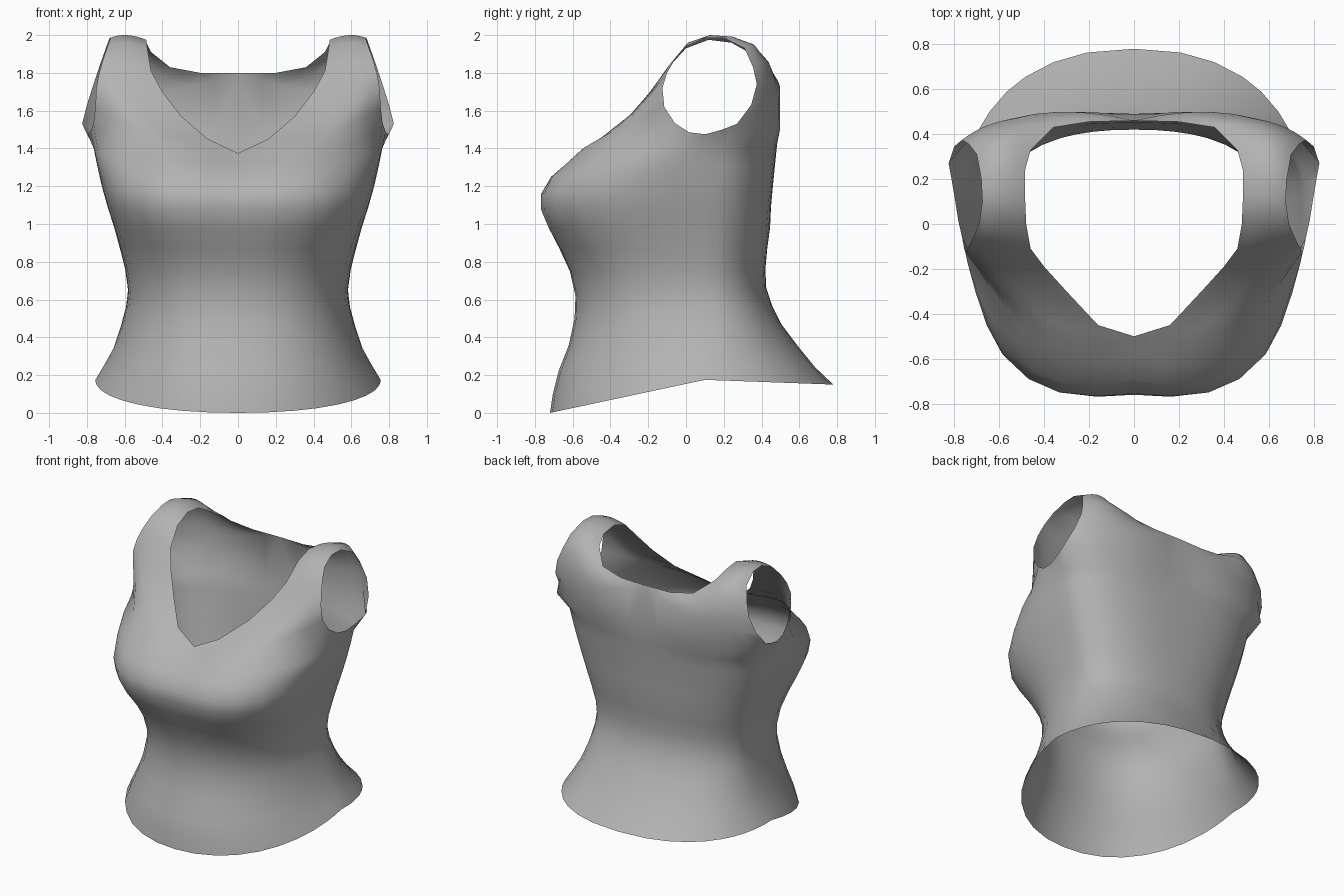
import bpy, bmesh, math
from mathutils import Vector

if "Cube" in bpy.data.objects:
    bpy.data.objects.remove(bpy.data.objects["Cube"])

YC = 0.1                      # centre of the body cross-sections
SEG_FRONT, SEG_ARM, SEG_BACK = 8, 4, 8


def resample(points, n):
    """Catmull-Rom curve through the points, n even segments by arc length."""
    p = [Vector(q) for q in points]
    p = [2 * p[0] - p[1]] + p + [2 * p[-1] - p[-2]]
    fine = []
    for i in range(1, len(p) - 2):
        a, b, c, d = p[i - 1:i + 3]
        for k in range(20):
            t = k / 20
            fine.append(0.5 * (2 * b + (c - a) * t + (2 * a - 5 * b + 4 * c - d) * t * t
                               + (3 * b - a - 3 * c + d) * t ** 3))
    fine.append(p[-2])
    dist = [0.0]
    for a, b in zip(fine, fine[1:]):
        dist.append(dist[-1] + (b - a).length)
    out = []
    for k in range(n + 1):
        goal = dist[-1] * k / n
        i = min(range(len(fine)), key=lambda q: abs(dist[q] - goal))
        out.append(fine[i].copy())
    return out


# Chest line, from the neckline point round the side to the centre back
chest_front = resample([(0, -.5, 1.375), (.2, -.55, 1.39), (.42, -.52, 1.41),
                        (.6, -.34, 1.43), (.71, -.16, 1.48), (.765, -.06, 1.535)], SEG_FRONT)
armpit = resample([(.765, -.06, 1.535), (.785, .03, 1.48), (.80, .13, 1.48),
                   (.825, .27, 1.53)], SEG_ARM)
chest_back = resample([(.825, .27, 1.53), (.77, .37, 1.5), (.68, .42, 1.5),
                       (.4, .495, 1.5), (0, .49, 1.5)], SEG_BACK)
chest = chest_front + armpit[1:] + chest_back[1:]
angles = [math.atan2(p.x, YC - p.y) for p in chest]

# Body rings: z front, z side, z back, y front, y back, half width,
# front squareness, back squareness, centre dip
RINGS = [
    (0, .175, .15, -.72, .78, .755, 2.15, 2.25, 0),
    (.10, .25, .24, -.705, .685, .71, 2.2, 2.25, 0),
    (.22, .34, .35, -.675, .595, .66, 2.2, 2.25, 0),
    (.36, .46, .47, -.62, .505, .62, 2.25, 2.3, 0),
    (.50, .56, .57, -.59, .455, .593, 2.3, 2.3, 0),
    (.62, .65, .66, -.585, .425, .582, 2.4, 2.3, 0),
    (.75, .76, .76, -.615, .42, .597, 2.5, 2.3, 0),
    (.87, .87, .87, -.67, .43, .625, 2.7, 2.4, 0),
    (.98, .98, .98, -.735, .445, .655, 3.0, 2.5, .01),
    (1.08, 1.09, 1.09, -.78, .45, .69, 3.1, 2.6, .02),
    (1.16, 1.20, 1.20, -.78, .46, .72, 3.0, 2.7, .025),
    (1.25, 1.31, 1.30, -.74, .47, .745, 2.7, 2.8, .05),
    (1.32, 1.41, 1.40, -.66, .48, .765, 2.5, 2.9, .07),
]


def ring(zf, zs, zb, yf, yb, w, nf, nb, dip):
    pts = []
    for a in angles:
        s, c = abs(math.sin(a)), -math.cos(a)
        front = c < 0
        b, n, ze = (YC - yf, nf, zf) if front else (yb - YC, nb, zb)
        r = ((s / w) ** n + (abs(c) / b) ** n) ** (-1 / n)
        x, y = r * s, r * c
        z = zs + (ze - zs) * abs(y) / b
        if front:
            y += dip * math.exp(-(x / .17) ** 2)
        pts.append(Vector((x, y + YC, z)))
    return pts


# Shoulder strap rows: neckline point, middle point, armhole point
STRAP = [
    ((.16, -.45, 1.45), (.48, -.39, 1.49), (.755, -.115, 1.62)),
    ((.30, -.30, 1.57), (.54, -.27, 1.60), (.75, -.125, 1.72)),
    ((.40, -.19, 1.70), (.57, -.17, 1.72), (.735, -.10, 1.80)),
    ((.46, -.11, 1.81), (.59, -.09, 1.84), (.715, -.06, 1.87)),
    ((.48, 0, 1.93), (.59, .01, 1.96), (.69, 0, 1.94)),
    ((.485, .12, 1.975), (.59, .13, 2.0), (.675, .10, 1.985)),
    ((.485, .24, 1.96), (.59, .25, 1.99), (.68, .20, 1.985)),
    ((.46, .33, 1.91), (.59, .36, 1.95), (.70, .31, 1.93)),
    ((.36, .43, 1.83), (.58, .43, 1.86), (.735, .355, 1.83)),
    ((.20, .455, 1.80), (.53, .47, 1.74), (.765, .375, 1.74)),
    ((0, .46, 1.80), (.44, .49, 1.68), (.80, .345, 1.63)),
]


def strap_row(n, m, a):
    n, m, a = Vector(n), Vector(m), Vector(a)
    ts = [k / SEG_FRONT for k in range(SEG_FRONT + 1)]
    return [n * (2 * t - 1) * (t - 1) + m * 4 * t * (1 - t) + a * t * (2 * t - 1) for t in ts]


bm = bmesh.new()


def add_row(points):
    for p in (points[0], points[-1]):
        if abs(p.x) < 1e-4:
            p.x = 0
    return [bm.verts.new(p) for p in points]


def bridge(lower, upper):
    for i in range(len(lower) - 1):
        bm.faces.new((lower[i], lower[i + 1], upper[i + 1], upper[i]))


# Body up to the chest line
rows = [add_row(ring(*r)) for r in RINGS] + [add_row(chest)]
for lo, up in zip(rows, rows[1:]):
    bridge(lo, up)

# Straps, from the front chest over the shoulder to the back chest
top = rows[-1]
straps = [top[:SEG_FRONT + 1]]
straps += [add_row(strap_row(*r)) for r in STRAP]
straps.append(top[SEG_FRONT + SEG_ARM:][::-1])
for lo, up in zip(straps, straps[1:]):
    bridge(lo, up)

mesh = bpy.data.meshes.new("tank_top")
bm.to_mesh(mesh)
bm.free()
top_obj = bpy.data.objects.new("tank_top", mesh)
bpy.context.collection.objects.link(top_obj)

# Mirror the half garment
mirror = top_obj.modifiers.new("mirror", 'MIRROR')
mirror.use_axis[0] = True
mirror.use_clip = True
mirror.merge_threshold = 0.001

fabric = bpy.data.materials.new("grey_fabric")
fabric.diffuse_color = (.45, .45, .45, 1)
fabric.use_nodes = True
fabric.node_tree.nodes["Principled BSDF"].inputs["Base Color"].default_value = fabric.diffuse_color
mesh.materials.append(fabric)
for f in mesh.polygons:
    f.use_smooth = True
